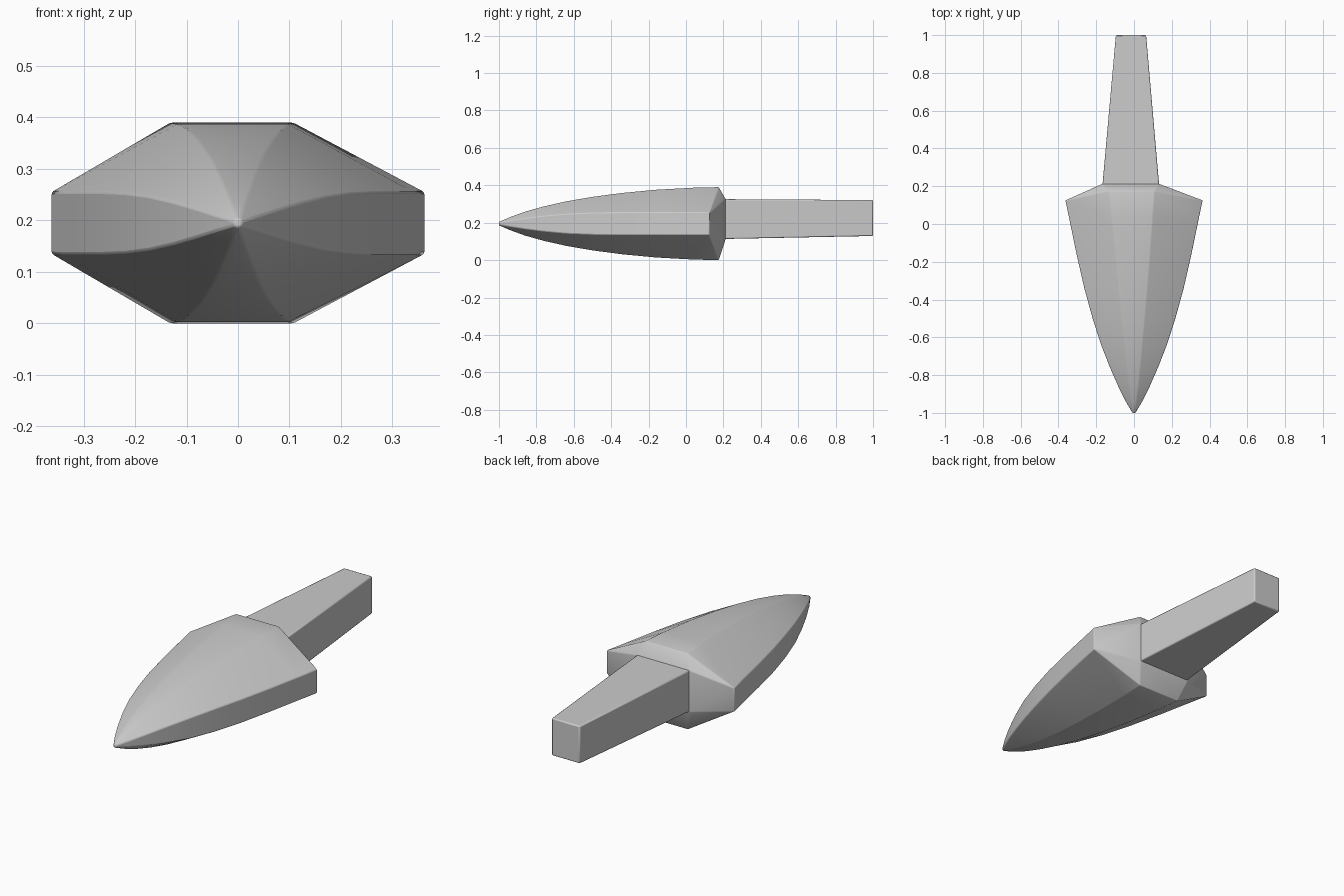
import bpy, bmesh

if "Cube" in bpy.data.objects:
    bpy.data.objects.remove(bpy.data.objects["Cube"])

ZC = 0.195  # height of the blade's centre line


def loft(name, rings, bevel):
    """Skin a list of equal-length rings, cap both ends, soften the edges."""
    bm = bmesh.new()
    loops = [[bm.verts.new(p) for p in ring] for ring in rings]
    n = len(rings[0])
    for a, b in zip(loops, loops[1:]):
        for i in range(n):
            j = (i + 1) % n
            bm.faces.new((a[i], a[j], b[j], b[i]))
    bm.faces.new(loops[0])
    bm.faces.new(loops[-1])
    bmesh.ops.remove_doubles(bm, verts=bm.verts, dist=0.0005)
    bmesh.ops.recalc_face_normals(bm, faces=bm.faces)
    me = bpy.data.meshes.new(name)
    bm.to_mesh(me)
    bm.free()
    ob = bpy.data.objects.new(name, me)
    bpy.context.collection.objects.link(ob)
    mod = ob.modifiers.new("soft_edges", 'BEVEL')
    mod.width = bevel
    mod.segments = 2
    mod.limit_method = 'ANGLE'
    mod.angle_limit = 0.3
    bpy.ops.object.select_all(action='DESELECT')
    ob.select_set(True)
    bpy.context.view_layer.objects.active = ob
    bpy.ops.object.shade_smooth_by_angle(angle=0.6)
    return ob


def octagon(y_side, y_top, w, s, t, h, shift=0.0):
    """w: half width, s: half height of side, t: half width of top, h: half height."""
    return [(w, y_side, ZC - s), (w, y_side, ZC + s),
            (t + shift, y_top, ZC + h), (-t + shift, y_top, ZC + h),
            (-w, y_side, ZC + s), (-w, y_side, ZC - s),
            (-t + shift, y_top, ZC - h), (t + shift, y_top, ZC - h)]


def rect(y, x0, x1, z0, z1):
    return [(x1, y, z0), (x1, y, z1), (x0, y, z1), (x0, y, z0)]


# Blade: octagonal section swelling from the tip to the shoulders
stations = [
    (-1.00, 0.008, 0.004, 0.004, 0.009),
    (-0.94, 0.043, 0.015, 0.012, 0.035),
    (-0.86, 0.083, 0.028, 0.023, 0.064),
    (-0.76, 0.127, 0.041, 0.034, 0.092),
    (-0.64, 0.174, 0.052, 0.046, 0.119),
    (-0.50, 0.219, 0.058, 0.060, 0.143),
    (-0.34, 0.263, 0.060, 0.075, 0.164),
    (-0.16, 0.304, 0.060, 0.091, 0.181),
]
rings = [octagon(y, y, w, s, t, h, -0.008 * (y + 1)) for y, w, s, t, h in stations]
rings.append(octagon(0.02, 0.04, 0.341, 0.060, 0.108, 0.192, -0.01))
rings.append(octagon(0.125, 0.175, 0.363, 0.060, 0.120, 0.195, -0.012))
# Sloped shoulders closing onto the tang root
r = rect(0.212, -0.168, 0.134, 0.113, 0.325)
rings.append([r[0], r[1], r[1], r[2], r[2], r[3], r[3], r[0]])


def drop_repeats(bm_rings):
    """Spread coincident root corners a hair so the loft can merge them."""
    last = bm_rings[-1]
    bm_rings[-1] = [(x, y + 0.00001 * i, z) for i, (x, y, z) in enumerate(last)]
    return bm_rings


loft("blade", drop_repeats(rings), 0.007)

# Tang: tapered bar running back from the shoulders
loft("tang", [rect(0.15, -0.172, 0.138, 0.112, 0.326),
              rect(1.00, -0.096, 0.064, 0.129, 0.321)], 0.006)
